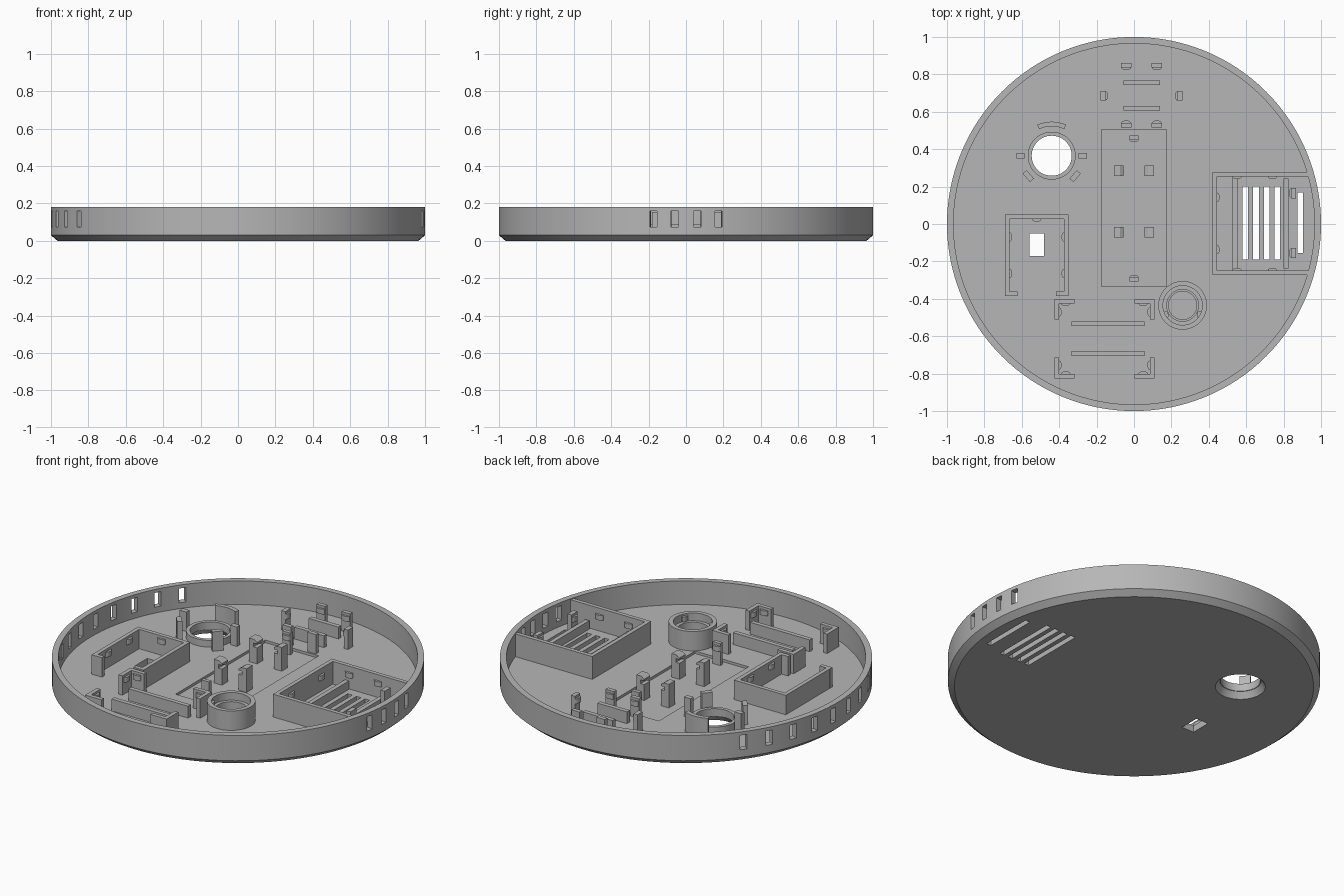
import bpy, bmesh, math
from math import radians, cos, sin, tau
from mathutils import Matrix, Vector

if "Cube" in bpy.data.objects:
    bpy.data.objects.remove(bpy.data.objects["Cube"])

grey = bpy.data.materials.new("plain grey")
grey.use_nodes = True
GREY = (0.47, 0.47, 0.47, 1)
grey.diffuse_color = GREY
grey.node_tree.nodes["Principled BSDF"].inputs["Base Color"].default_value = GREY

FLOOR, RIM, INNER = 0.04, 0.18, 0.965
POST = 0.155          # top of clips and frames
SINK = FLOOR - 0.015  # floor of the shallow pocket


def finish(name, bm):
    bmesh.ops.recalc_face_normals(bm, faces=bm.faces)
    mesh = bpy.data.meshes.new(name)
    bm.to_mesh(mesh)
    bm.free()
    mesh.materials.append(grey)
    obj = bpy.data.objects.new(name, mesh)
    bpy.context.collection.objects.link(obj)
    return obj


def smooth(obj):
    bpy.ops.object.select_all(action='DESELECT')
    obj.select_set(True)
    bpy.context.view_layer.objects.active = obj
    bpy.ops.object.shade_smooth_by_angle(angle=radians(30))


def box(bm, x, y, w, d, top, base=FLOOR - 0.005, turn=0, pivot=(0, 0)):
    """Box centred on x, y; optionally turned around a pivot."""
    m = (Matrix.Translation((*pivot, 0)) @ Matrix.Rotation(turn, 4, 'Z')
         @ Matrix.Translation((x, y, (top + base) / 2))
         @ Matrix.Diagonal((w, d, top - base, 1)))
    bmesh.ops.create_cube(bm, size=1, matrix=m)


def bump(bm, x, y, along_x, z=0.125):
    """Small rounded snap nub, long in one direction."""
    a, b = (0.025, 0.014) if along_x else (0.014, 0.025)
    m = Matrix.Translation((x, y, z)) @ Matrix.Diagonal((a, b, 0.03, 1))
    bmesh.ops.create_cone(bm, cap_ends=True, segments=16, radius1=1, radius2=1,
                          depth=1, matrix=m)


def lathe(bm, profile, centre=(0, 0), segs=64, start=0, sweep=tau):
    """Turn a closed profile of (radius, z) around a vertical axis."""
    full = sweep >= tau
    rows = []
    for i in range(segs if full else segs + 1):
        a = start + sweep * i / segs
        rows.append([bm.verts.new((centre[0] + r * cos(a), centre[1] + r * sin(a), z))
                     for r, z in profile])
    n = len(profile)
    for i in range(segs):
        p, q = rows[i], rows[(i + 1) % len(rows)]
        for j in range(n):
            k = (j + 1) % n
            if profile[j][0] or profile[k][0]:
                bm.faces.new((p[j], p[k], q[k], q[j]))
    if not full:
        bm.faces.new(rows[0])
        bm.faces.new(rows[-1])
    bmesh.ops.remove_doubles(bm, verts=bm.verts, dist=1e-6)


# Round tray with chamfered foot
bm = bmesh.new()
lathe(bm, [(0, 0), (INNER, 0), (1, 0.03), (1, RIM), (INNER, RIM), (INNER, FLOOR), (0, FLOOR)],
      segs=128)
tray = finish("round_tray", bm)

# Openings in the tray
HOLE = (-0.44, 0.365)
bm = bmesh.new()
for i in range(4):
    box(bm, 0.595 + 0.057 * i, 0.005, 0.03, 0.39, 0.1, -0.1)
box(bm, 0.888, 0.007, 0.03, 0.325, 0.06, -0.1)
box(bm, -0.52, -0.11, 0.08, 0.12, 0.1, -0.1)
box(bm, 0, 0.085, 0.35, 0.84, 0.1, SINK)
vents = [143 + 8.6 * i for i in range(9)] + [-10, -3.5, 3.5, 10]
for a in vents:
    box(bm, 0.98, 0, 0.1, 0.04, 0.16, 0.075, turn=radians(a))
bmesh.ops.create_cone(bm, cap_ends=True, segments=48, radius1=0.138, radius2=0.104, depth=0.05,
                      matrix=Matrix.Translation((*HOLE, FLOOR / 2)))
cutter = finish("opening_cutter", bm)
cutter.hide_render = True
cut = tray.modifiers.new("openings", 'BOOLEAN')
cut.operation, cut.solver, cut.object = 'DIFFERENCE', 'EXACT', cutter
bpy.context.view_layer.update()
result = bpy.data.meshes.new_from_object(
    tray.evaluated_get(bpy.context.evaluated_depsgraph_get()))
tray.modifiers.clear()
tray.data = result
bpy.data.objects.remove(cutter)
smooth(tray)

# Vented compartment joining the rim
bm = bmesh.new()
for s in (-1, 1):
    y = 0.003 + s * 0.263
    box(bm, 0.68, y, 0.52, 0.024, RIM - 0.005)
    for x in (0.55, 0.74):
        bump(bm, x, y - s * 0.012, True)
    bump(bm, 0.444, 0.003 + s * 0.14, False)
    box(bm, 0.853, 0.005 + s * 0.16, 0.026, 0.056, POST)
    bump(bm, 0.842, 0.005 + s * 0.16, False)
box(bm, 0.432, 0.003, 0.024, 0.55, RIM - 0.005)
finish("vented_compartment", bm)

bm = bmesh.new()
box(bm, 0.54, 0, 0.026, 0.5, 0.09)
box(bm, 0.813, 0.003, 0.026, 0.48, 0.09)
finish("compartment_rails", bm)

# Open frame around the small window
bm = bmesh.new()
box(bm, -0.52, 0.038, 0.34, 0.024, POST)
for s in (-1, 1):
    box(bm, -0.52 + s * 0.158, -0.168, 0.024, 0.435, POST)
    box(bm, -0.52 + s * 0.137, -0.373, 0.067, 0.024, POST)
    for y in (-0.07, -0.265):
        bump(bm, -0.52 + s * 0.146, y, False)
bump(bm, -0.52, 0.026, True)
finish("window_frame", bm)

# Collar and retaining tabs around the round hole
bm = bmesh.new()
lathe(bm, [(0.107, FLOOR - 0.005), (0.128, FLOOR - 0.005), (0.128, 0.08), (0.107, 0.08)], HOLE)
smooth(finish("hole_collar", bm))
bm = bmesh.new()
lathe(bm, [(0.157, FLOOR - 0.005), (0.182, FLOOR - 0.005), (0.182, POST), (0.157, POST)],
      HOLE, 12, radians(65), radians(50))
for a, w, d in ((0, 0.043, 0.03), (180, 0.043, 0.03), (-41, 0.028, 0.06), (-139, 0.028, 0.06)):
    box(bm, 0.166, 0, w, d, POST, turn=radians(a), pivot=HOLE)
finish("hole_tabs", bm)

# Stepped round cup
CUP = (0.26, -0.435)
bm = bmesh.new()
lathe(bm, [(0.075, FLOOR - 0.005), (0.13, FLOOR - 0.005), (0.13, POST), (0.105, POST),
           (0.105, 0.11), (0.085, 0.11), (0.085, 0.06), (0.075, 0.06)], CUP)
for s in (-1, 1):
    bump(bm, CUP[0] + s * 0.09, CUP[1] - 0.055, False, 0.13)
smooth(finish("round_cup", bm))

# Hooked posts in the pocket: C-shaped profile with an overhanging head
hook = [(0.107, SINK), (0.107, 0.165), (0.075, 0.165), (0.055, 0.152), (0.055, 0.142),
        (0.078, 0.142), (0.078, 0.12), (0.055, 0.12), (0.055, SINK)]
bm = bmesh.new()
for s in (-1, 1):
    for y in (0.285, -0.045):
        face = bm.faces.new([bm.verts.new((s * x, y - 0.028, z)) for x, z in hook])
        grown = bmesh.ops.extrude_face_region(bm, geom=[face])["geom"]
        moved = [v for v in grown if isinstance(v, bmesh.types.BMVert)]
        bmesh.ops.translate(bm, verts=moved, vec=Vector((0, 0.056, 0)))
finish("hooked_posts", bm)

bm = bmesh.new()
for s in (-1, 1):
    y = 0.083 + s * 0.38
    box(bm, 0, y, 0.05, 0.022, POST, SINK)
    bump(bm, 0, y - s * 0.011, True)
finish("pocket_end_clips", bm)

# Rear holder: six clips and two rails
bm = bmesh.new()
for s in (-1, 1):
    for x in (-0.042, 0.122):
        y = 0.688 + s * 0.16
        box(bm, x, y, 0.055, 0.025, POST)
        bump(bm, x, y - s * 0.012, True)
    x = 0.04 + s * 0.205
    box(bm, x, 0.685, 0.026, 0.05, POST)
    bump(bm, x - s * 0.012, 0.685, False)
finish("rear_clips", bm)
bm = bmesh.new()
for s in (-1, 1):
    box(bm, 0.042, 0.687 + s * 0.068, 0.195, 0.026, 0.11)
finish("rear_rails", bm)

# Front holder: four corner brackets and two rails
bm = bmesh.new()
for sx in (-1, 1):
    for sy in (-1, 1):
        x, y = -0.158 + sx * 0.267, -0.613 + sy * 0.212
        box(bm, x - sx * 0.053, y - sy * 0.012, 0.106, 0.024, POST)
        box(bm, x - sx * 0.012, y - sy * 0.055, 0.024, 0.11, POST)
        bump(bm, x - sx * 0.06, y - sy * 0.024, True)
        bump(bm, x - sx * 0.024, y - sy * 0.07, False)
finish("front_brackets", bm)
bm = bmesh.new()
for s in (-1, 1):
    box(bm, -0.14, -0.613 + s * 0.08, 0.39, 0.026, 0.11)
finish("front_rails", bm)
